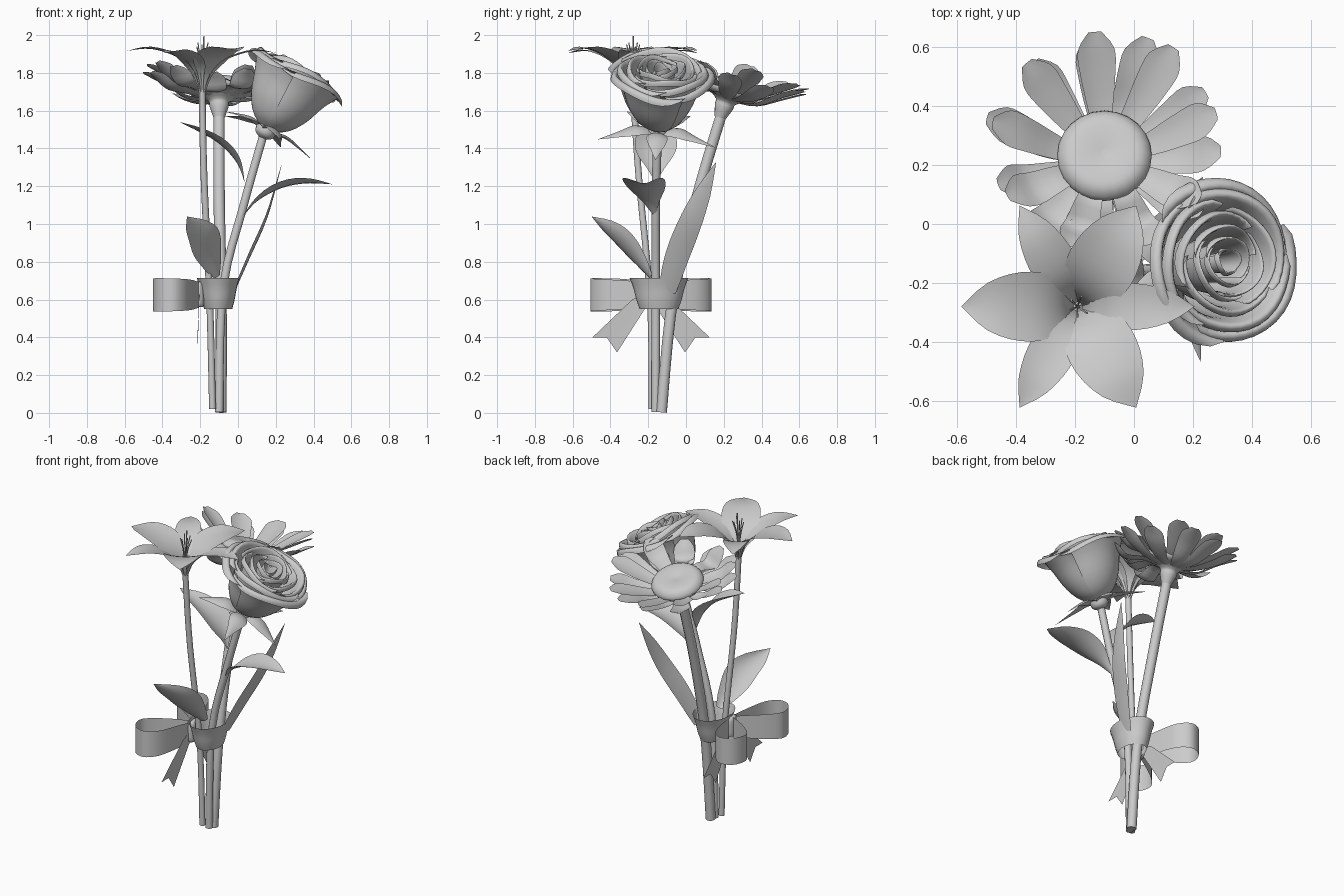
import bpy, bmesh, math, random
from mathutils import Vector, Matrix

if "Cube" in bpy.data.objects:
    bpy.data.objects.remove(bpy.data.objects["Cube"])
random.seed(4)


def sample(pts, t):
    """Catmull-Rom point at t in 0..1 along a list of tuples."""
    n = len(pts) - 1
    i = min(int(t * n), n - 1)
    u = t * n - i
    a, b, c, d = (pts[max(i - 1, 0)], pts[i], pts[i + 1], pts[min(i + 2, n)])
    return [0.5 * (2 * q + (r - p) * u + (2 * p - 5 * q + 4 * r - s) * u * u
            + (3 * q - p - 3 * r + s) * u ** 3) for p, q, r, s in zip(a, b, c, d)]


def grid(bm, fn, nu, nv):
    """Surface from fn(u, v) with u, v in 0..1."""
    rows = [[bm.verts.new(fn(i / nu, j / nv)) for j in range(nv + 1)] for i in range(nu + 1)]
    for i in range(nu):
        for j in range(nv):
            bm.faces.new((rows[i][j], rows[i + 1][j], rows[i + 1][j + 1], rows[i][j + 1]))


def blade(bm, spine, widths, side=(0, 1, 0), cup=0.2, mat=Matrix(), nu=12, nv=6):
    """Petal or leaf along a spine; cup lifts the edges."""
    side = Vector(side).normalized()
    ws = [(w,) for w in widths]

    def fn(u, v):
        p = Vector(sample(spine, u))
        tan = Vector(sample(spine, min(u + .02, 1))) - Vector(sample(spine, max(u - .02, 0)))
        tan.normalize()
        s = 2 * v - 1
        w = max(sample(ws, u)[0], 0)
        return mat @ (p + side * (s * w) + tan.cross(side) * (cup * w * s * s))
    grid(bm, fn, nu, nv)


def lathe(bm, prof, mat=Matrix(), n=20, sx=1, sy=1):
    def fn(u, v):
        r, z = sample(prof, u)
        a = 2 * math.pi * v
        return mat @ Vector((sx * r * math.cos(a), sy * r * math.sin(a), z))
    grid(bm, fn, 3 * (len(prof) - 1), n)


def finish(name, bm):
    bmesh.ops.remove_doubles(bm, verts=bm.verts, dist=0.0004)
    me = bpy.data.meshes.new(name)
    bm.to_mesh(me)
    bm.free()
    for p in me.polygons:
        p.use_smooth = True
    ob = bpy.data.objects.new(name, me)
    bpy.context.collection.objects.link(ob)
    return ob


def stem(name, pts, r):
    """Round capped tube along a path."""
    cu = bpy.data.curves.new(name, 'CURVE')
    cu.dimensions = '3D'
    cu.bevel_depth, cu.bevel_resolution, cu.use_fill_caps = r, 3, True
    sp = cu.splines.new('POLY')
    sp.points.add(14)
    for i, p in enumerate(sp.points):
        p.co = (*sample(pts, i / 14), 1)
    ob = bpy.data.objects.new(name, cu)
    bpy.context.collection.objects.link(ob)


def rot(deg):
    return Matrix.Rotation(math.radians(deg), 4, 'Z')


# Stems
stem("daisy_stem", [(-.09, -.13, .003), (-.09, -.07, .6), (-.10, .06, 1.15), (-.10, .2, 1.62)], .03)
stem("rose_stem", [(-.10, -.16, .005), (-.08, -.16, .65), (.03, -.16, 1.1), (.14, -.15, 1.49)], .023)
stem("lily_stem", [(-.135, -.18, .02), (-.15, -.19, .6), (-.18, -.25, 1.25), (-.19, -.28, 1.71)], .018)

# Daisy: calyx, centre disc, two rings of blunt petals
D = Matrix.Translation((-.10, .2, 1.62)) @ Matrix.Rotation(math.radians(-19), 4, 'X')
bm = bmesh.new()
lathe(bm, [(.03, -.06), (.05, 0), (.055, .03), (.1, .06)], D)
finish("daisy_calyx", bm)
bm = bmesh.new()
lathe(bm, [(.09, .05), (.145, .07), (.16, .10), (.13, .135), (.07, .14), (0, .13)], D, 24)
finish("daisy_centre", bm)
bm = bmesh.new()
for ring, (n, lift, off) in enumerate([(11, 0, 0), (9, .035, 12)]):
    for k in range(n):
        ang = 360 * k / n + off + random.uniform(-4, 4)
        front = max(0, -math.sin(math.radians(ang)))
        d = random.uniform(-.02, .03) - .11 * front
        e = random.uniform(.96, 1.04) - .1 * front
        blade(bm, [(.05, 0, .04), (.17 * e, 0, .06 + lift), (.28 * e, 0, .12 + lift + d),
                   (.35 * e, 0, .165 + lift + d), (.4 * e, 0, .195 + lift + d)],
              [.02, .042, .06, .062, .022], cup=.2, mat=D @ rot(ang))
finish("daisy_petals", bm)

# Rose: spiralling layers of rolled, wavy petals around an inner bud
R = (Matrix.Translation((.15, -.15, 1.5)) @ Matrix.Rotation(math.radians(-4), 4, 'X')
     @ Matrix.Rotation(math.radians(28), 4, 'Y'))
bm = bmesh.new()
for k, n, top, roll, span in [(1.03, 3, .335, 1.1, 150), (.9, 3, .36, .9, 155), (.7, 3, .37, .6, 160),
                              (.5, 3, .375, .4, 160), (.32, 2, .375, .3, 220), (.16, 2, .37, .2, 230)]:
    prof = [(.03, .0), (.105 * k, .05), (.16 * k, .135), (.195 * k, .235), (.215 * k, top - .05),
            (.21 * k + .03 * roll, top), (.21 * k + .052 * roll, top - .006), (.21 * k + .06 * roll, top - .03)]
    for i in range(n):
        a0 = 360 * i / n + k * 190

        def fn(u, v, prof=prof, a0=a0, span=span):
            s = 2 * v - 1
            r, z = sample(prof, u * (1 - .28 * s ** 4))
            r *= 1 + .08 * s * u
            z += .018 * math.cos(s * 4) * u
            a = math.radians(a0 + s * span / 2)
            return R @ Vector((r * math.cos(a), r * math.sin(a), z))
        grid(bm, fn, 18, 16)
finish("rose_petals", bm)
bm = bmesh.new()
lathe(bm, [(.02, -.05), (.05, -.03), (.055, .01), (.03, .04)], R)
finish("rose_hip", bm)
bm = bmesh.new()
for k in range(5):
    blade(bm, [(.03, 0, 0), (.11, 0, .02), (.2, 0, .0), (.29 + .04 * (k in (1, 4)), 0, -.03)],
          [.03, .055, .05, .025, 0], cup=-.25, mat=R @ rot(72 * k), nv=4)
finish("rose_sepals", bm)

# Lily: alternating wide and narrow petals with stamens
L = Matrix.Translation((-.19, -.28, 1.69))
bm = bmesh.new()
for k in range(6):
    wide = k % 2
    w = .118 if wide else .08
    z = .012 * wide
    blade(bm, [(.01, 0, 0), (.045, 0, .1 + z), (.13, 0, .18 + z), (.27, 0, .225 + z), (.395, 0, .215 + z)],
          [.012, .35 * w, .85 * w, w, .72 * w, 0], cup=.12, mat=L @ rot(60 * k), nu=16)
finish("lily_petals", bm)
for k in range(6):
    a = math.radians(60 * k + 20)
    c, s = math.cos(a), math.sin(a)
    h = 1.94 + .01 * (k % 3)
    stem("lily_stamen", [(-.19, -.28, 1.7), (-.19 + .012 * c, -.28 + .012 * s, 1.85),
                         (-.185 + .035 * c, -.28 + .035 * s, h)], .003)
stem("lily_pistil", [(-.19, -.28, 1.7), (-.185, -.28, 1.85), (-.18, -.28, 1.995)], .004)

# Leaves
W = [0, .04, .1, .11, .075, 0]
for name, spine, widths, side, cup in [
    ("rose_leaf_right", [(.02, -.16, 1.03), (.1, -.19, 1.12), (.23, -.22, 1.19), (.36, -.23, 1.215), (.5, -.22, 1.21)],
     W, (0, 1, 0), .32),
    ("rose_leaf_left", [(.035, -.16, 1.22), (-.01, -.16, 1.33), (-.12, -.16, 1.44), (-.31, -.17, 1.54)],
     W, (0, -1, 0), .32),
    ("lily_leaf", [(-.11, -.19, .72), (-.14, -.27, .82), (-.175, -.38, .94), (-.27, -.5, 1.04)],
     [.02, .06, .09, .075, 0], (1, .4, .5), .3),
    ("long_leaf", [(-.02, -.1, .64), (.06, -.05, .82), (.16, .04, 1.05), (.235, .16, 1.33)],
     [.045, .06, .065, .05, 0], (0, 1, -.3), .1),
]:
    bm = bmesh.new()
    blade(bm, spine, widths, side, cup, nu=14)
    finish(name, bm)

# Ribbon wrap and knot
bm = bmesh.new()
lathe(bm, [(.08, .55), (.094, .6), (.106, .66), (.122, .715)], Matrix.Translation((-.105, -.143, 0)), 24, .93, 1.28)
finish("ribbon_wrap", bm)
bm = bmesh.new()
lathe(bm, [(0, .56), (.03, .565), (.035, .62), (.03, .69), (0, .695)], Matrix.Translation((-.205, -.185, 0)), 12, .8, 1.2)
finish("ribbon_knot", bm)

# Bow loops and forked tails, mirrored about the knot
loop = [(0, 0), (-.09, .05), (-.2, .13), (-.25, .2), (-.22, .29), (-.14, .32), (-.07, .26), (-.03, .13), (0, 0)]
for m, label in ((1, "back"), (-1, "front")):
    def band(u, v):
        x, y = sample(loop, u)
        h = .055 + .033 * math.sin(math.pi * u) ** .5
        return Vector((-.2 + x, -.185 + m * y, .625 + h * (2 * v - 1)))
    bm = bmesh.new()
    grid(bm, band, 32, 4)
    finish("bow_loop_" + label, bm)

    bm = bmesh.new()
    pts = [(0, .65), (.02, .57), (.18, .32), (.235, .4), (.31, .4), (.1, .6)]
    bm.faces.new([bm.verts.new((-.205 - .01 * (z < .5), -.185 + m * y, z)) for y, z in pts])
    bmesh.ops.triangulate(bm, faces=bm.faces[:])
    finish("bow_tail_" + label, bm)
